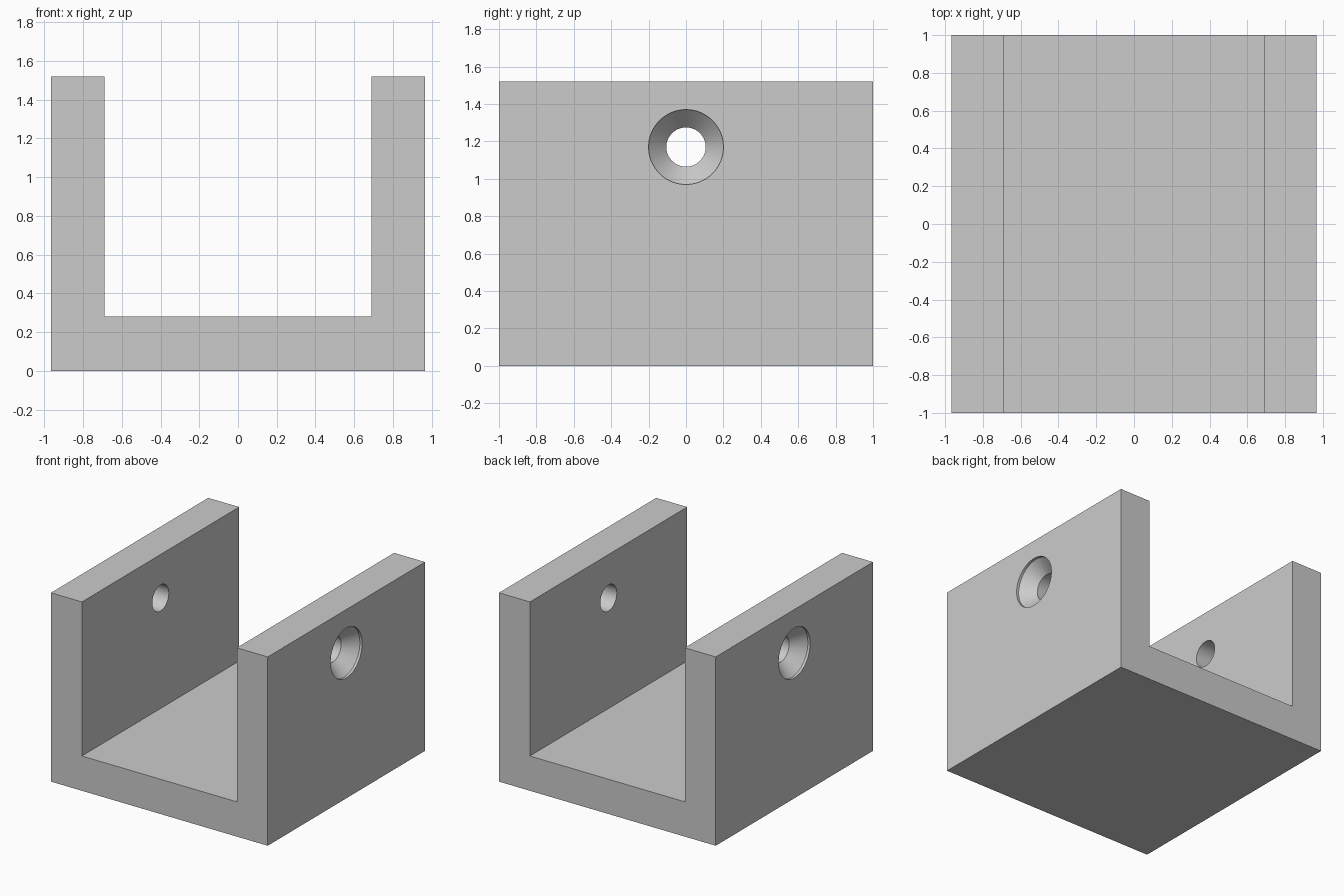
import bpy, bmesh
from math import pi, radians
from mathutils import Vector

cube = bpy.data.objects.get("Cube")
if cube:
    bpy.data.objects.remove(cube, do_unlink=True)

HALF_W, INNER, FLOOR, HEIGHT = 0.965, 0.69, 0.28, 1.52
HOLE_Z, HOLE_R, SINK_R = 1.17, 0.105, 0.2
LIP, SINK_DEPTH = 0.02, 0.12

grey = bpy.data.materials.new("plain grey")
grey.use_nodes = True
grey.diffuse_color = (0.6, 0.6, 0.6, 1)
grey.node_tree.nodes["Principled BSDF"].inputs["Base Color"].default_value = (0.6, 0.6, 0.6, 1)


def make_object(name, bm):
    bmesh.ops.recalc_face_normals(bm, faces=bm.faces)
    mesh = bpy.data.meshes.new(name)
    bm.to_mesh(mesh)
    bm.free()
    mesh.materials.append(grey)
    obj = bpy.data.objects.new(name, mesh)
    bpy.context.collection.objects.link(obj)
    return obj


# U-shaped channel: half outline mirrored, then extruded along y
half = [(HALF_W, 0), (HALF_W, HEIGHT), (INNER, HEIGHT), (INNER, FLOOR)]
outline = half + [(-x, z) for x, z in reversed(half)]
bm = bmesh.new()
face = bm.faces.new([bm.verts.new((x, -1, z)) for x, z in outline])
ext = bmesh.ops.extrude_face_region(bm, geom=[face])
bmesh.ops.translate(bm, vec=(0, 2, 0),
                    verts=[v for v in ext["geom"] if isinstance(v, bmesh.types.BMVert)])
bracket = make_object("u_bracket", bm)


# Countersunk screw hole cutter: profile revolved about the x axis
def hole_cutter(name, side):
    profile = [(HALF_W + 0.1, 0), (HALF_W + 0.1, SINK_R), (HALF_W - LIP, SINK_R),
               (HALF_W - SINK_DEPTH, HOLE_R), (INNER - 0.1, HOLE_R), (INNER - 0.1, 0)]
    bm = bmesh.new()
    verts = [bm.verts.new((side * x, 0, HOLE_Z + r)) for x, r in profile]
    edges = [bm.edges.new(pair) for pair in zip(verts, verts[1:])]
    bmesh.ops.spin(bm, geom=verts + edges, cent=(0, 0, HOLE_Z), axis=Vector((1, 0, 0)),
                   angle=2 * pi, steps=64)
    bmesh.ops.remove_doubles(bm, verts=bm.verts, dist=0.0001)
    cutter = make_object(name, bm)
    cutter.hide_render = True
    return cutter


bpy.context.view_layer.objects.active = bracket
for name, side in (("left_hole_cutter", 1), ("right_hole_cutter", -1)):
    cutter = hole_cutter(name, side)
    mod = bracket.modifiers.new(name, "BOOLEAN")
    mod.operation = "DIFFERENCE"
    mod.solver = "EXACT"
    mod.object = cutter
    bpy.ops.object.modifier_apply(modifier=mod.name)
    bpy.data.objects.remove(cutter, do_unlink=True)

# Smooth hole walls, crisp block edges
bpy.ops.object.select_all(action="DESELECT")
bracket.select_set(True)
bpy.ops.object.shade_smooth_by_angle(angle=radians(30))
